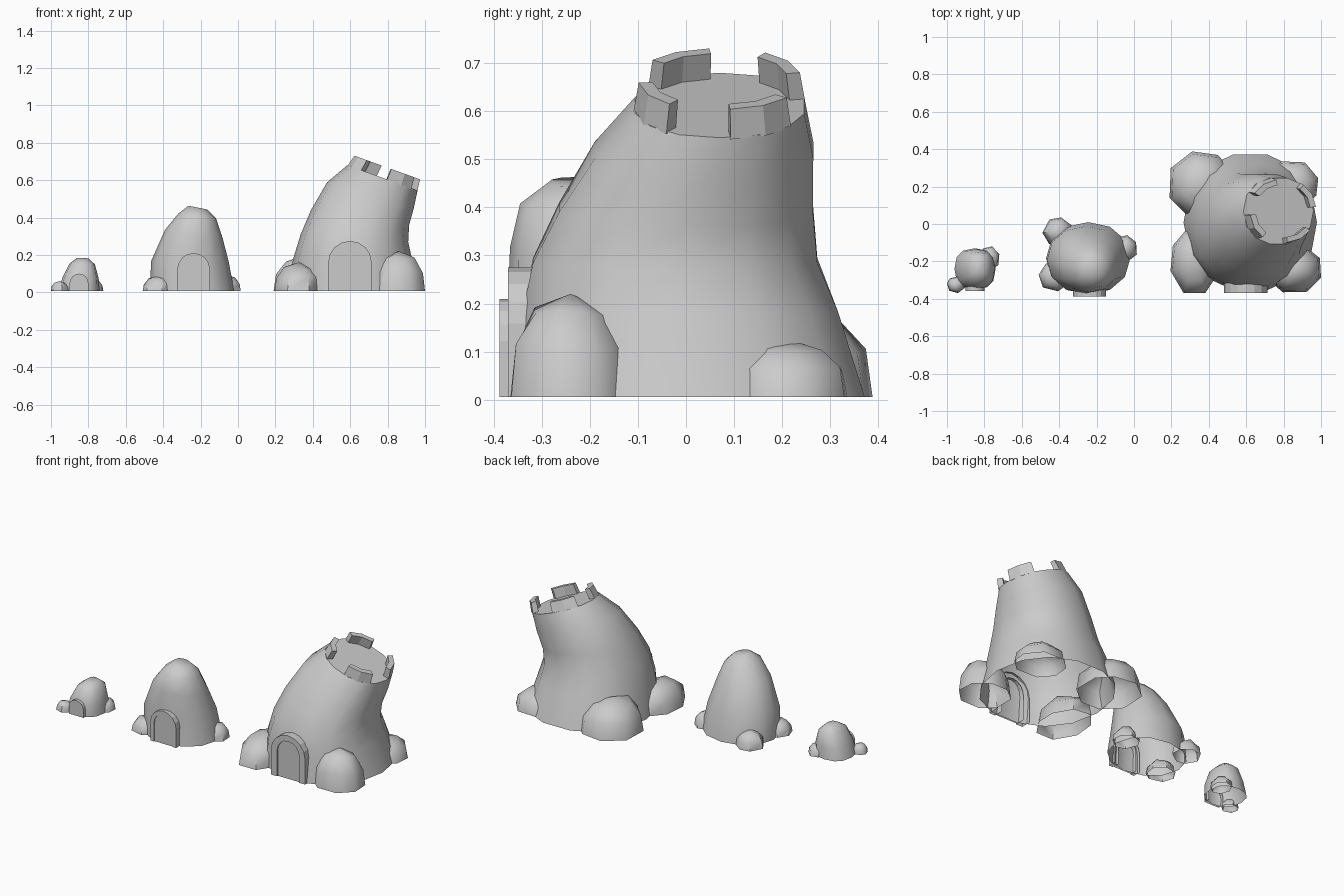
import bpy, math, random
from math import sin, cos, pi, radians

if "Cube" in bpy.data.objects:
    bpy.data.objects.remove(bpy.data.objects["Cube"])

random.seed(4)
BASE = 0.006


def make(name, verts, faces, smooth=None):
    me = bpy.data.meshes.new(name)
    me.from_pydata(verts, [], faces)
    ob = bpy.data.objects.new(name, me)
    bpy.context.collection.objects.link(ob)
    if smooth:
        bpy.ops.object.select_all(action='DESELECT')
        ob.select_set(True)
        bpy.context.view_layer.objects.active = ob
        bpy.ops.object.shade_smooth_by_angle(angle=radians(smooth))
    return ob


def ring_point(ring, a, scale=1.0, power=2.3):
    """ring = x0, x1, y0, y1, z at x0, z at x1 (a tilted superellipse)"""
    x0, x1, y0, y1, z0, z1 = ring
    c, s = cos(a), sin(a)
    u = math.copysign(abs(c) ** (2 / power), c) * scale
    v = math.copysign(abs(s) ** (2 / power), s) * scale
    return ((x0 + x1) / 2 + u * (x1 - x0) / 2,
            (y0 + y1) / 2 + v * (y1 - y0) / 2,
            (z0 + z1) / 2 + u * (z1 - z0) / 2)


def band_faces(rows, n):
    return [(k * n + i, k * n + (i + 1) % n, (k + 1) * n + (i + 1) % n, (k + 1) * n + i)
            for k in range(rows - 1) for i in range(n)]


def loft(name, rings, n, smooth=45, power=2.3):
    """open-bottomed hull through the rings, capped on top"""
    verts = [ring_point(r, 2 * pi * i / n, 1, power) for r in rings for i in range(n)]
    cap = tuple(range(len(verts) - n, len(verts)))
    return make(name, verts, band_faces(len(rings), n) + [cap], smooth)


def rock(name, x0, x1, y0, y1, h, n=8):
    """boulder: irregular open-bottomed dome whose foot fills the given rectangle"""
    cx, cy = (x0 + x1) / 2, (y0 + y1) / 2
    foot = []
    for i in range(n):
        a = 2 * pi * (i + random.uniform(.3, .6)) / n
        foot.append((cos(a), sin(a)))
    lo = [min(p[k] for p in foot) for k in (0, 1)]
    hi = [max(p[k] for p in foot) for k in (0, 1)]
    foot = [(x0 + (p[0] - lo[0]) / (hi[0] - lo[0]) * (x1 - x0),
             y0 + (p[1] - lo[1]) / (hi[1] - lo[1]) * (y1 - y0)) for p in foot]
    verts = []
    for sc, t in ((1, 0), (.92, .48), (.6, .84)):
        for x, y in foot:
            z = BASE + (h - BASE) * t * random.uniform(.9, 1.08)
            verts.append((cx + (x - cx) * sc, cy + (y - cy) * sc, z))
    verts.append((cx, cy, h))
    tip = [(2 * n + i, 2 * n + (i + 1) % n, 3 * n) for i in range(n)]
    return make(name, verts, band_faces(3, n) + tip, 50)


def arch(x0, x1, top, n=8):
    r = (x1 - x0) / 2
    cx, zc = (x0 + x1) / 2, top - r
    pts = [(cx + r * cos(pi * i / n), zc + r * sin(pi * i / n)) for i in range(n + 1)]
    return [(x1, BASE)] + pts + [(x0, BASE)]


def door_panel(name, x0, x1, top, y0, y1):
    p = arch(x0, x1, top)
    m = len(p)
    verts = [(x, y, z) for y in (y0, y1) for x, z in p]
    faces = [tuple(reversed(range(m)))] + [(i, i + 1, m + i + 1, m + i) for i in range(m - 1)]
    return make(name, verts, faces)


def door_frame(name, outer, inner, y0, y1):
    o, q = arch(*outer), arch(*inner)
    m = len(o)
    verts = [(x, y, z) for y in (y0, y1) for p in (o, q) for x, z in p]
    faces = []
    for i in range(m - 1):
        faces += [(i, m + i, m + i + 1, i + 1),
                  (i, i + 1, 2 * m + i + 1, 2 * m + i),
                  (m + i, 3 * m + i, 3 * m + i + 1, m + i + 1)]
    return make(name, verts, faces)


# large leaning tower
floor_ring = (.585, .96, -.11, .25, .68, .545)
loft("tower_body", [
    (.265, .978, -.362, .38, BASE, BASE),
    (.295, .93, -.348, .325, .18, .18),
    (.335, .91, -.325, .28, .31, .27),
    (.39, .915, -.27, .27, .44, .36),
    (.476, .94, -.195, .27, .588, .45),
    floor_ring], 14, 45, 2.2)

# broken battlements around the tilted top, leaning inwards
for k, mid in enumerate((30, 124, 210, 300)):
    v = []
    for d in (-24, 0, 24):
        a = radians(mid + d)
        for sc, up in ((1, 0), (.94, 1), (.78, 1), (.82, 0)):
            x, y, z = ring_point(floor_ring, a, sc, 2.2)
            v.append((x + .025 * up, y, z + .055 * up - .004 * (1 - up)))
    f = [(4 * j + i, 4 * j + 4 + i, 4 * j + 4 + (i + 1) % 4, 4 * j + (i + 1) % 4)
         for j in range(2) for i in range(4)]
    make(f"battlement_{k + 1}", v, f + [(0, 1, 2, 3), (11, 10, 9, 8)])

door_frame("tower_door_frame", (.482, .715, .275), (.525, .675, .24), -.37, -.31)
door_panel("tower_door", .525, .675, .24, -.362, -.33)
rock("tower_rock_front_left", .195, .45, -.37, -.03, .16)
rock("tower_rock_front_right", .72, 1.0, -.365, -.115, .22)
rock("tower_rock_back_left", .19, .52, .04, .388, .20)
rock("tower_rock_back_right", .70, .985, .09, .335, .125)

# medium house
loft("house_body", [
    (-.47, -.02, -.377, .01, BASE, BASE),
    (-.465, -.05, -.372, -.012, .166, .166),
    (-.39, -.085, -.366, -.08, .335, .30),
    (-.32, -.118, -.345, -.135, .42, .396),
    (-.265, -.165, -.285, -.185, .463, .443)], 12, 60, 2.1)
door_frame("house_door_frame", (-.325, -.15, .21), (-.30, -.175, .185), -.388, -.34)
door_panel("house_door", -.30, -.175, .185, -.382, -.34)
rock("house_rock_front_left", -.51, -.35, -.36, -.205, .085, 7)
rock("house_rock_back_left", -.49, -.33, -.12, .035, .10, 7)
rock("house_rock_right", -.13, .015, -.21, -.06, .09, 7)

# small hut
loft("hut_body", [
    (-.96, -.74, -.35, -.13, BASE, BASE),
    (-.94, -.745, -.348, -.135, .075, .075),
    (-.90, -.765, -.32, -.15, .155, .15),
    (-.86, -.80, -.27, -.19, .185, .182)], 12, 60, 2.5)
door_panel("hut_door", -.90, -.80, .10, -.358, -.32)
rock("hut_rock_left", -1.0, -.905, -.37, -.28, .06, 7)
rock("hut_rock_right", -.83, -.72, -.25, -.12, .07, 7)
